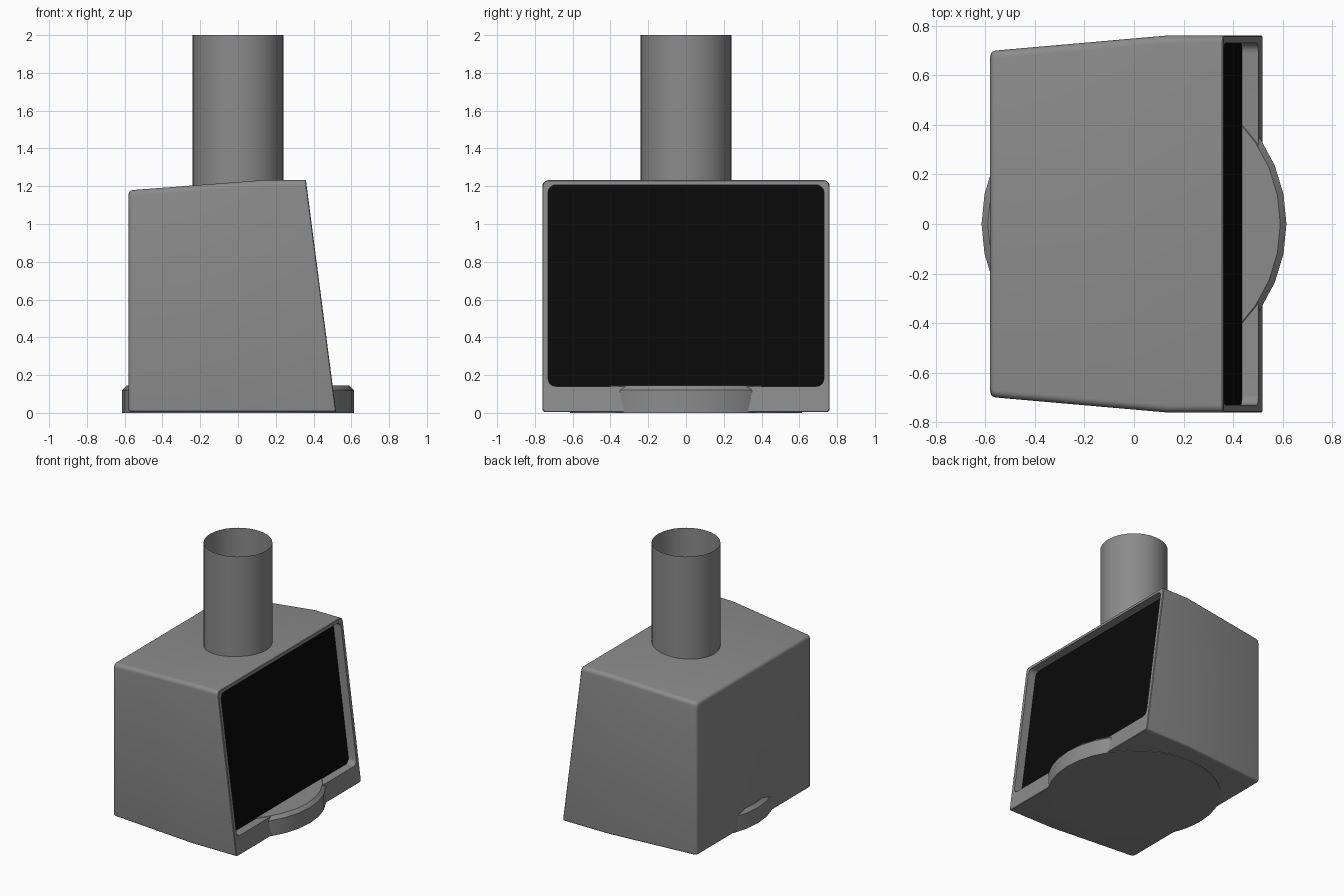
import bpy, bmesh, math

if "Cube" in bpy.data.objects:
    bpy.data.objects.remove(bpy.data.objects["Cube"])


def material(name, rgb):
    m = bpy.data.materials.new(name)
    m.diffuse_color = (*rgb, 1)
    m.use_nodes = True
    m.node_tree.nodes["Principled BSDF"].inputs["Base Color"].default_value = m.diffuse_color
    return m


grey = material("grey plastic", (0.26, 0.26, 0.26))
black = material("black screen", (0.003, 0.003, 0.003))


def finish(name, bm, mats):
    bmesh.ops.recalc_face_normals(bm, faces=bm.faces)
    me = bpy.data.meshes.new(name)
    bm.to_mesh(me)
    bm.free()
    for m in mats:
        me.materials.append(m)
    ob = bpy.data.objects.new(name, me)
    bpy.context.collection.objects.link(ob)
    bpy.ops.object.select_all(action='DESELECT')
    ob.select_set(True)
    bpy.context.view_layer.objects.active = ob
    bpy.ops.object.shade_smooth_by_angle(angle=math.radians(35))
    return ob


def ring(bm, xf, w, z0, z1, rb, rt, n=5):
    """Rounded rectangle loop; xf gives x from height."""
    out = []
    for sy, sz, a0 in ((1, 1, 0), (-1, 1, 90), (-1, -1, 180), (1, -1, 270)):
        r = rt if sz > 0 else rb
        cy, cz = sy * (w - r), (z1 - r if sz > 0 else z0 + r)
        for i in range(n + 1):
            a = math.radians(a0 + 90 * i / n)
            y, z = cy + r * math.cos(a), cz + r * math.sin(a)
            out.append(bm.verts.new((xf(z), y, z)))
    return out


def slope(offset):
    return lambda z: 0.52 - 0.16 * z / 1.23 - offset


# Display housing: lofted from rounded back, past the side bend, to the sloped front
bm = bmesh.new()
rings = []
b = 0.024
for k in range(4):
    a = math.radians(30 * k)
    inset = b * (1 - math.sin(a))
    x = -0.58 + b * (1 - math.cos(a))
    rings.append(ring(bm, lambda z, x=x: x, 0.70 - inset, 0.004 + inset * 0.5,
                      1.18 - inset, 0.015, 0.03))
rings.append(ring(bm, lambda z: 0.13, 0.76, 0.004, 1.232, 0.015, 0.03))
rings.append(ring(bm, slope(0.004), 0.76, 0.004, 1.232, 0.015, 0.03))
rings.append(ring(bm, slope(0), 0.756, 0.008, 1.228, 0.015, 0.028))
# Recessed screen opening
rings.append(ring(bm, slope(0), 0.73, 0.141, 1.207, 0.04, 0.04))
rings.append(ring(bm, slope(0.066), 0.73, 0.141, 1.207, 0.04, 0.04))
for p, q in zip(rings, rings[1:]):
    for i in range(len(p)):
        j = (i + 1) % len(p)
        bm.faces.new((p[i], p[j], q[j], q[i]))
bm.faces.new(rings[0])
screen = bm.faces.new(rings[-1])
screen.material_index = 1
finish("display_housing", bm, [grey, black])


def lathe(name, profile, n=32, caps=True):
    bm = bmesh.new()
    loops = [[bm.verts.new((r * math.cos(2 * math.pi * i / n),
                            r * math.sin(2 * math.pi * i / n), z))
              for i in range(n)] for r, z in profile]
    for p, q in zip(loops, loops[1:]):
        for i in range(n):
            j = (i + 1) % n
            bm.faces.new((p[i], p[j], q[j], q[i]))
    if caps:
        bm.faces.new(loops[0])
        bm.faces.new(loops[-1])
    return finish(name, bm, [grey])


# Round swivel base with chamfered rim, and open mounting tube
lathe("swivel_base", [(0.615, 0), (0.615, 0.12), (0.59, 0.145)])
lathe("mounting_tube", [(0.24, 1.17), (0.24, 2.0)], caps=False)
